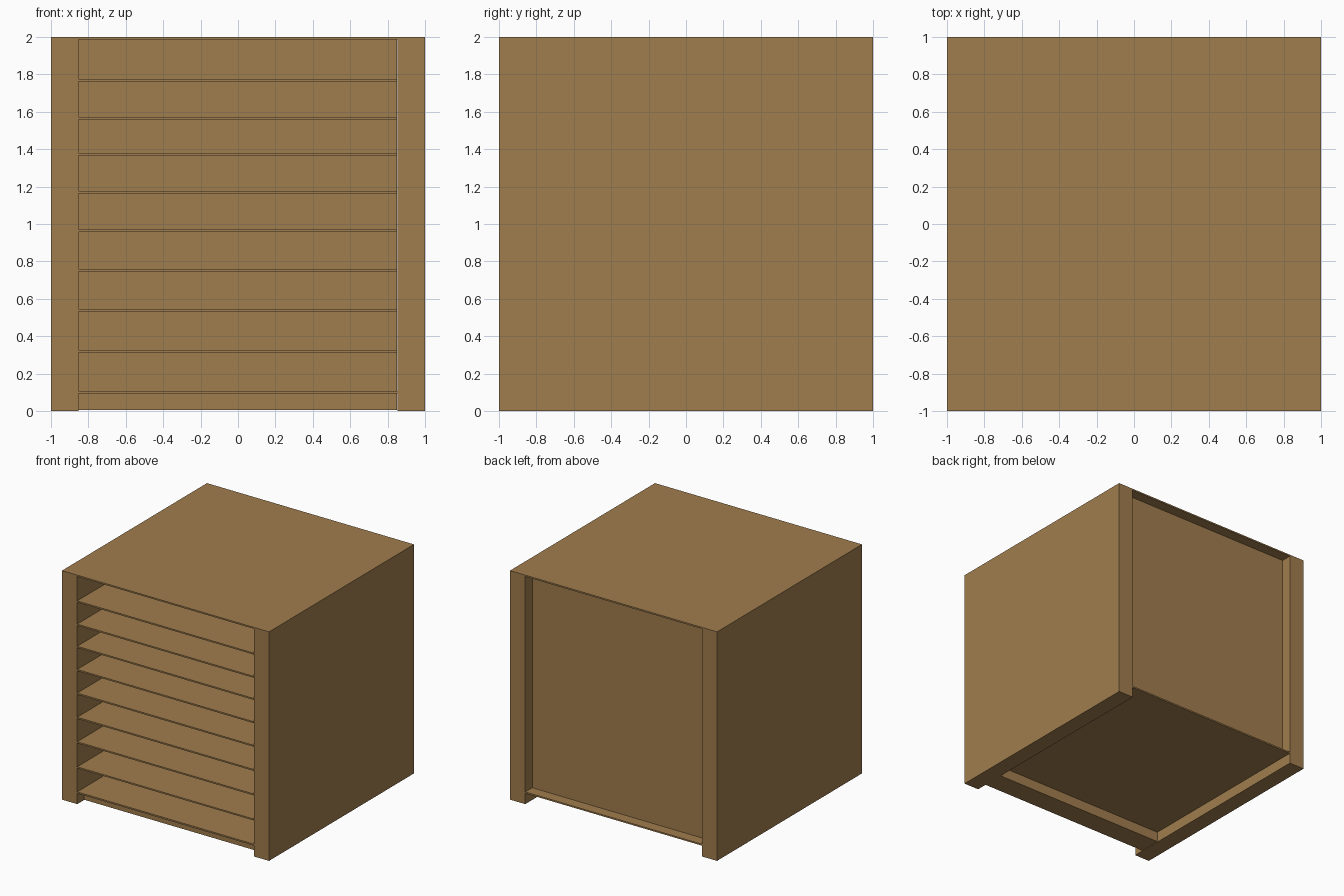
import bpy

if "Cube" in bpy.data.objects:
    bpy.data.objects.remove(bpy.data.objects["Cube"])

wood = bpy.data.materials.new("warm oak")
wood.diffuse_color = (0.352, 0.205, 0.075, 1)
wood.use_nodes = True
wood.node_tree.nodes["Principled BSDF"].inputs["Base Color"].default_value = wood.diffuse_color


def board(name, x, y, z):
    """Axis-aligned board from (min, max) ranges."""
    lo, hi = zip(x, y, z)
    bpy.ops.mesh.primitive_cube_add(
        size=1, location=[(a + b) / 2 for a, b in zip(lo, hi)])
    ob = bpy.context.object
    ob.name = name
    ob.scale = [b - a for a, b in zip(lo, hi)]
    bpy.ops.object.transform_apply(location=False, rotation=False, scale=True)
    ob.data.materials.append(wood)
    return ob


INNER = 0.853          # inner face of the side panels
THICK = 0.013          # shelf thickness
BACK_OUT, BACK_IN = 0.905, 0.71

# side panels
board("left_side", (-1, -INNER), (-1, 1), (0, 2))
board("right_side", (INNER, 1), (-1, 1), (0, 2))

# top and bottom boards run the full depth
board("top_board", (-INNER, INNER), (-1, 1), (2 - THICK, 2))
board("bottom_board", (-INNER, INNER), (-1, 1), (0.094, 0.094 + THICK))

# shelves stop at the back panel
for i, z in enumerate((0.313, 0.532, 0.746, 0.957, 1.163, 1.366, 1.559, 1.762)):
    board(f"shelf_{i + 1}", (-INNER, 0.849), (-1, BACK_IN), (z, z + THICK))

# recessed back panel, with a hairline gap on the right
board("back_panel", (-INNER, 0.849), (BACK_IN, BACK_OUT), (0.107, 2 - THICK))

# recessed front plinth, just clear of the floor
board("plinth", (-INNER, 0.849), (-0.91, -0.715), (0.005, 0.094))
